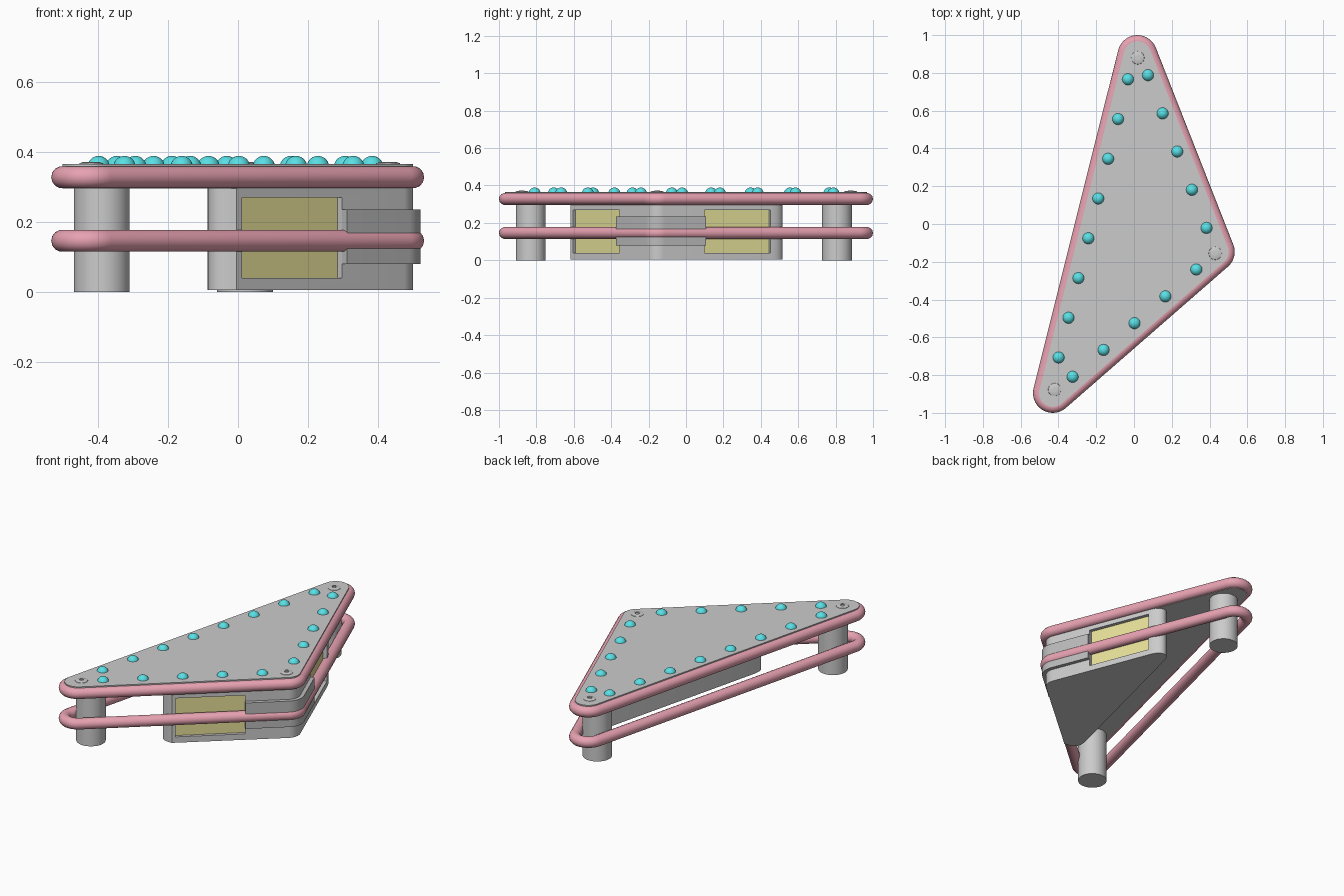
import bpy, bmesh, math
from mathutils import Vector
from mathutils.geometry import interpolate_bezier

if "Cube" in bpy.data.objects:
    bpy.data.objects.remove(bpy.data.objects["Cube"])

A, B, C = Vector((-0.43, -0.895)), Vector((0.428, -0.147)), Vector((0.018, 0.895))
R = 0.073          # plate corner radius
TOP = 0.366


def material(name, rgb):
    m = bpy.data.materials.new(name)
    m.diffuse_color = (*rgb, 1)
    m.use_nodes = True
    m.node_tree.nodes["Principled BSDF"].inputs["Base Color"].default_value = m.diffuse_color
    return m


PINK = material("pink", (0.80, 0.36, 0.44))
CYAN = material("cyan", (0.10, 0.74, 0.78))
YELLOW = material("yellow", (0.80, 0.75, 0.32))
DARK = material("dark_grey", (0.5, 0.5, 0.5))


def smooth(ob, angle=35):
    bpy.ops.object.select_all(action='DESELECT')
    ob.select_set(True)
    bpy.context.view_layer.objects.active = ob
    bpy.ops.object.shade_smooth_by_angle(angle=math.radians(angle))


def finish(name, bm, mat=None):
    bmesh.ops.recalc_face_normals(bm, faces=bm.faces[:])
    me = bpy.data.meshes.new(name)
    bm.to_mesh(me)
    bm.free()
    ob = bpy.data.objects.new(name, me)
    bpy.context.collection.objects.link(ob)
    if mat:
        me.materials.append(mat)
    smooth(ob)
    return ob


def prism(name, pts, z0, z1, mat=None):
    bm = bmesh.new()
    lo = [bm.verts.new((p[0], p[1], z0)) for p in pts]
    hi = [bm.verts.new((p[0], p[1], z1)) for p in pts]
    bm.faces.new(lo)
    bm.faces.new(hi)
    for i in range(len(pts)):
        j = (i + 1) % len(pts)
        bm.faces.new((lo[i], lo[j], hi[j], hi[i]))
    return finish(name, bm, mat)


def lathe(name, profile, loc, mat=None, seg=32):
    bm = bmesh.new()
    vs = [bm.verts.new((r, 0, z)) for r, z in profile]
    es = [bm.edges.new(e) for e in zip(vs, vs[1:])]
    bmesh.ops.spin(bm, geom=vs + es, cent=(0, 0, 0), axis=(0, 0, 1),
                   angle=math.tau, steps=seg)
    bmesh.ops.remove_doubles(bm, verts=bm.verts[:], dist=1e-5)
    ob = finish(name, bm, mat)
    ob.location = loc
    return ob


def normal(p, q):
    d = (q - p).normalized()
    return Vector((d.y, -d.x))


def arc(prev, c, nxt, r, n=14):
    n0, n1 = normal(prev, c), normal(c, nxt)
    a0, a1 = math.atan2(n0.y, n0.x), math.atan2(n1.y, n1.x)
    if a1 < a0:
        a1 += math.tau
    return [c + r * Vector((math.cos(a0 + (a1 - a0) * i / n),
                            math.sin(a0 + (a1 - a0) * i / n))) for i in range(n + 1)]


def bezier(*p):
    return [Vector(v[:2]) for v in
            interpolate_bezier(*[Vector((*q, 0)) for q in p], 14)]


# top plate
outline = arc(C, A, B, R) + arc(A, B, C, R) + arc(B, C, A, R)
prism("top_plate", outline, 0.295, TOP)

# two bumper tubes following the plate edge
for name, z in (("upper_tube", 0.328), ("lower_tube", 0.146)):
    cu = bpy.data.curves.new(name, 'CURVE')
    cu.dimensions = '3D'
    cu.bevel_depth = 0.032
    cu.bevel_resolution = 5
    sp = cu.splines.new('POLY')
    sp.points.add(len(outline) - 1)
    for pt, p in zip(sp.points, outline):
        pt.co = (p.x, p.y, z, 1)
    sp.use_cyclic_u = True
    cu.materials.append(PINK)
    ob = bpy.data.objects.new(name, cu)
    bpy.context.collection.objects.link(ob)
    bpy.ops.object.select_all(action='DESELECT')
    ob.select_set(True)
    bpy.context.view_layer.objects.active = ob
    bpy.ops.object.convert(target='MESH')
    smooth(bpy.context.object, 50)

# support posts
for name, x, y in (("front_post", -0.39, -0.83), ("back_post", 0.02, 0.808)):
    lathe(name, [(0, 0), (0.08, 0), (0.08, 0.30), (0, 0.30)], (x, y, 0), seg=40)

# cabinet, flush with two plate edges, rounded at its two narrow ends
cab = bezier((-0.082, -0.52), (-0.10, -0.60), (-0.07, -0.622), (-0.005, -0.617))
cab += arc(A, B, C, R)
cab += bezier((0.267, 0.465), (0.24, 0.53), (0.19, 0.53), (0.168, 0.48))
cabinet = prism("cabinet", cab, 0.005, 0.297)

# recessed panels in the two flush faces
nf, nr = normal(A, B), normal(B, C)


def on_edge(p, q, n, axis, value):
    s, d = p + n * R, q - p
    return s + d * ((value - s[axis]) / d[axis])


def slab(name, p, q, n, inner, outer, z0, z1, mat=None):
    return prism(name, [p + n * inner, q + n * inner, q + n * outer, p + n * outer],
                 z0, z1, mat)


panels = (("front_panel", on_edge(A, B, nf, 0, 0.013), on_edge(A, B, nf, 0, 0.298), nf),
          ("side_panel", on_edge(B, C, nr, 1, 0.10), on_edge(B, C, nr, 1, 0.45), nr))
for name, p, q, n in panels:
    cutter = slab(name + "_cutter", p, q, n, -0.03, 0.05, 0.04, 0.27)
    cutter.hide_render = True
    mod = cabinet.modifiers.new("recess", 'BOOLEAN')
    mod.operation = 'DIFFERENCE'
    mod.solver = 'EXACT'
    mod.object = cutter
    bpy.ops.object.select_all(action='DESELECT')
    bpy.context.view_layer.objects.active = cabinet
    cabinet.select_set(True)
    bpy.ops.object.modifier_apply(modifier=mod.name)
    bpy.data.objects.remove(cutter)
    slab(name, p, q, n, -0.035, -0.02, 0.04, 0.27, YELLOW)
smooth(cabinet)

# raised band wrapping the right corner between the panels
f0, r0 = panels[0][2] - nf * R, panels[1][1] - nr * R
outer = [f0 + nf * 0.095] + arc(A, B, C, 0.095) + [r0 + nr * 0.095]
inner = [f0 + nf * 0.06] + arc(A, B, C, 0.06) + [r0 + nr * 0.06]
prism("corner_band", outer + inner[::-1], 0.08, 0.235, DARK)

# rows of domed lights along each edge
rows = (("left_light", (-0.032, 0.766), (-0.399, -0.707), 8),
        ("right_light", (0.074, 0.788), (0.384, -0.021), 5),
        ("front_light", (0.330, -0.241), (-0.325, -0.809), 5))
for name, s, e, count in rows:
    for i in range(count):
        p = Vector(s).lerp(Vector(e), i / (count - 1))
        bm = bmesh.new()
        bmesh.ops.create_uvsphere(bm, u_segments=24, v_segments=14, radius=0.032)
        ob = finish(f"{name}_{i + 1}", bm, CYAN)
        ob.location = (p.x, p.y, 0.357)

# corner screws with a socket
for i, (x, y) in enumerate(((0.02, 0.88), (0.43, -0.155), (-0.42, -0.877))):
    lathe(f"screw_{i + 1}", [(0.036, -0.004), (0.034, 0.002), (0.024, 0.005),
                             (0.012, 0.006), (0.012, 0.001), (0, 0.001)], (x, y, TOP), seg=24)
